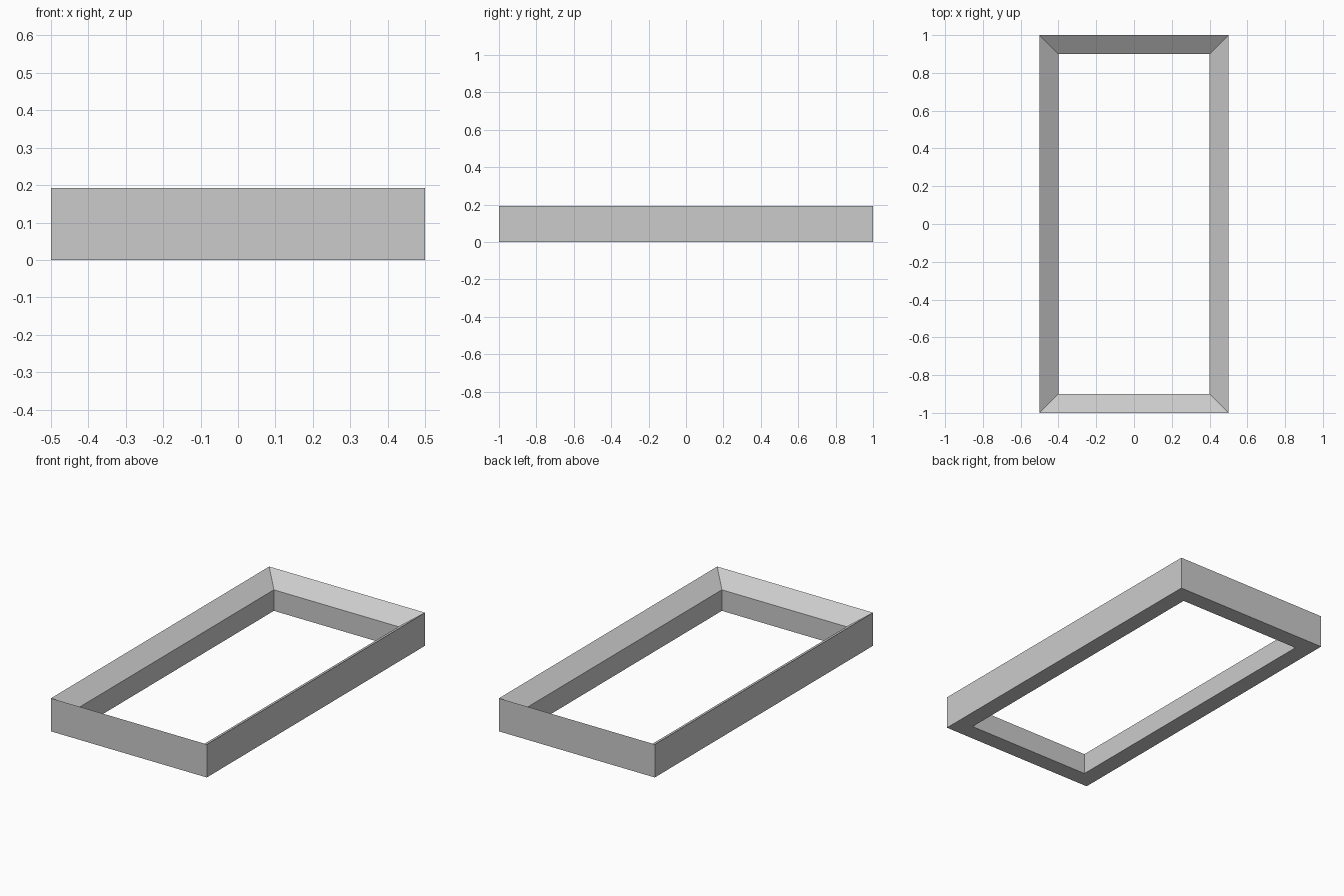
import bpy, bmesh

if "Cube" in bpy.data.objects:
    bpy.data.objects.remove(bpy.data.objects["Cube"])

# Cross-section of the rim: (inset from outer edge, height)
PROFILE = [(0.0, 0.0), (0.0, 0.192), (0.1, 0.122), (0.1, 0.0)]
HALF_X, HALF_Y = 0.5, 1.0

bm = bmesh.new()

# One mitred copy of the profile at each corner
rings = []
for sx, sy in [(1, 1), (-1, 1), (-1, -1), (1, -1)]:
    rings.append([bm.verts.new((sx * (HALF_X - d), sy * (HALF_Y - d), z))
                  for d, z in PROFILE])

# Four straight rails joining the corners
n = len(PROFILE)
for i in range(4):
    a, b = rings[i], rings[(i + 1) % 4]
    for j in range(n):
        k = (j + 1) % n
        bm.faces.new((a[j], b[j], b[k], a[k]))
bmesh.ops.recalc_face_normals(bm, faces=bm.faces[:])

mesh = bpy.data.meshes.new("bevelled_frame")
bm.to_mesh(mesh)
bm.free()
frame = bpy.data.objects.new("bevelled_frame", mesh)
bpy.context.collection.objects.link(frame)
